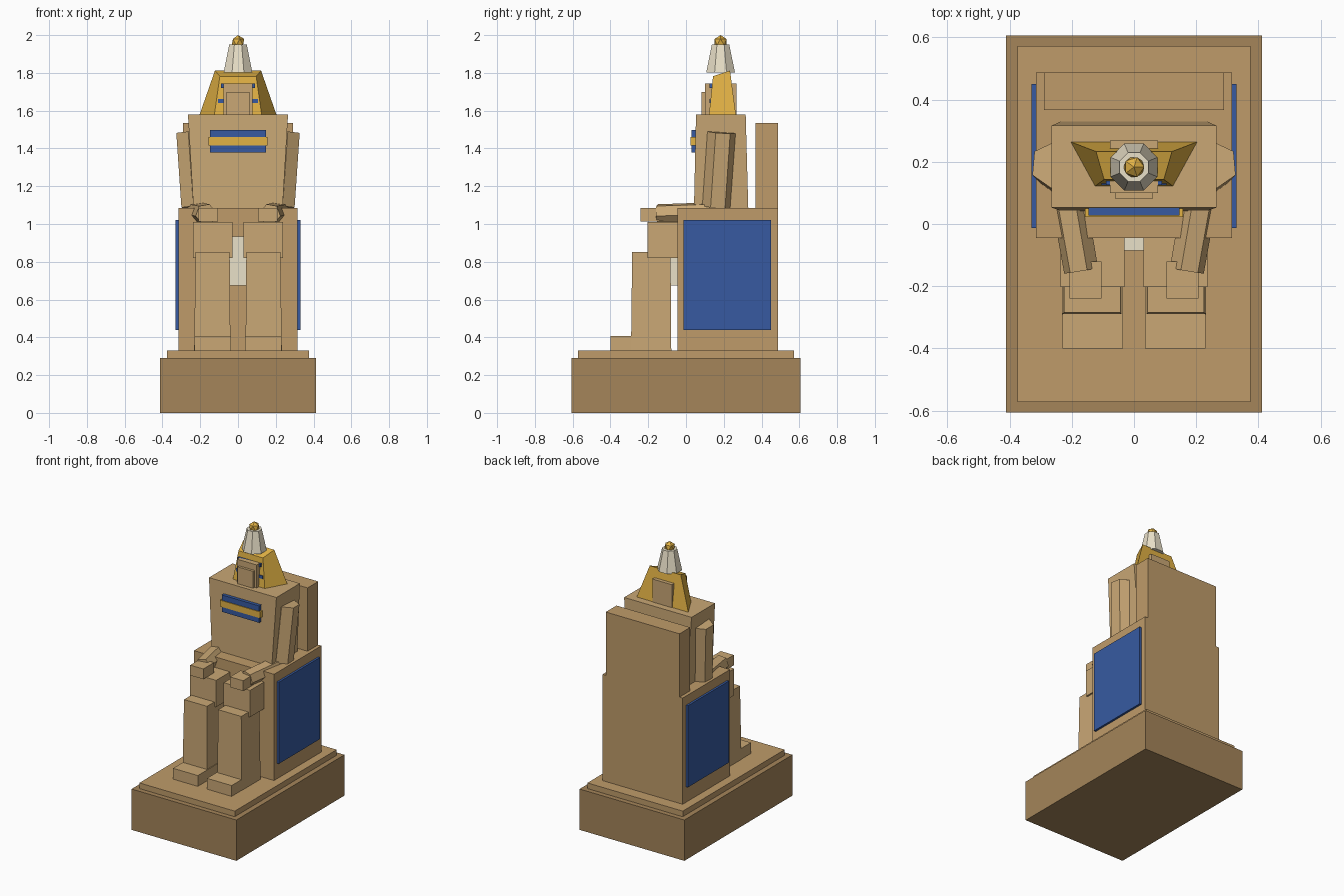
import bpy, bmesh, math
from mathutils import Vector

if "Cube" in bpy.data.objects:
    bpy.data.objects.remove(bpy.data.objects["Cube"])


def mat(name, r, g, b):
    m = bpy.data.materials.new(name)
    m.diffuse_color = (r, g, b, 1)
    m.use_nodes = True
    m.node_tree.nodes["Principled BSDF"].inputs["Base Color"].default_value = m.diffuse_color
    return m


DARK = mat("dark_stone", 0.373, 0.233, 0.101)
MID = mat("throne_stone", 0.52, 0.33, 0.144)
SKIN = mat("figure_stone", 0.587, 0.39, 0.179)
BLUE = mat("blue", 0.038, 0.102, 0.356)
GOLD = mat("gold", 0.764, 0.447, 0.059)
WHITE = mat("pale_linen", 0.82, 0.75, 0.58)


def finish(name, bm, m):
    bmesh.ops.recalc_face_normals(bm, faces=bm.faces)
    me = bpy.data.meshes.new(name)
    bm.to_mesh(me)
    bm.free()
    ob = bpy.data.objects.new(name, me)
    me.materials.append(m)
    bpy.context.collection.objects.link(ob)
    return ob


def loft(name, bottom, top, m):
    """Join two matching loops of points and cap both ends."""
    bm = bmesh.new()
    a = [bm.verts.new(p) for p in bottom]
    b = [bm.verts.new(p) for p in top]
    n = len(a)
    for i in range(n):
        j = (i + 1) % n
        bm.faces.new((a[i], a[j], b[j], b[i]))
    bm.faces.new(a)
    bm.faces.new(b)
    return finish(name, bm, m)


def rect(x0, x1, y0, y1, z):
    return [(x0, y0, z), (x1, y0, z), (x1, y1, z), (x0, y1, z)]


def box(name, x0, x1, y0, y1, z0, z1, m):
    return loft(name, rect(x0, x1, y0, y1, z0), rect(x0, x1, y0, y1, z1), m)


def limb(name, p, q, r0, r1, side, turn, m):
    """Six-sided beam from p to q; side fixes the direction of its flat."""
    p, q = Vector(p), Vector(q)
    d = (q - p).normalized()
    s = Vector(side)
    u = (s - d * s.dot(d)).normalized()
    v = d.cross(u)

    def ring(c, r):
        angles = [math.radians(30 + 60 * i + turn) for i in range(6)]
        return [c + u * r * math.cos(t) + v * r * math.sin(t) for t in angles]
    return loft(name, ring(p, r0), ring(q, r1), m)


def octagon(r, y, z):
    angles = [math.pi / 8 + i * math.pi / 4 for i in range(8)]
    return [(r * math.cos(t), y + r * math.sin(t), z) for t in angles]


# Plinth and throne
box("plinth", -0.412, 0.412, -0.607, 0.607, 0, 0.29, DARK)
box("plinth_step", -0.375, 0.375, -0.572, 0.572, 0.29, 0.33, MID)
box("throne_seat", -0.315, 0.315, -0.045, 0.487, 0.33, 1.085, MID)
box("throne_back", -0.29, 0.29, 0.367, 0.487, 1.085, 1.535, MID)

# Torso, wider at the shoulders
loft("torso", rect(-0.235, 0.235, 0.042, 0.33, 1.07),
     rect(-0.265, 0.265, 0.053, 0.316, 1.58), SKIN)
box("collar", -0.147, 0.147, 0.028, 0.07, 1.378, 1.498, BLUE)
box("collar_band", -0.157, 0.157, 0.023, 0.07, 1.415, 1.46, GOLD)
box("kilt_panel", -0.045, 0.045, -0.085, -0.03, 0.675, 0.935, WHITE)


# Limbs and throne panels, built for both sides
def pair(name, s, x0, x1, *rest):
    lo, hi = sorted((s * x0, s * x1))
    return box(name, lo, hi, *rest)


for label, s in (("left", -1), ("right", 1)):
    pair(label + "_throne_panel", s, 0.30, 0.33, -0.013, 0.45, 0.44, 1.02, BLUE)
    pair(label + "_thigh", s, 0.03, 0.237, -0.203, 0.05, 0.82, 1.01, SKIN)
    xa, xb = sorted((s * 0.040, s * 0.232))
    xc, xd = sorted((s * 0.044, s * 0.225))
    loft(label + "_shin", rect(xa, xb, -0.291, -0.078, 0.33),
         rect(xc, xd, -0.285, -0.082, 0.853), SKIN)
    pair(label + "_foot", s, 0.036, 0.23, -0.40, -0.12, 0.33, 0.407, SKIN)
    limb(label + "_upper_arm", (s * 0.23, 0.163, 1.09), (s * 0.257, 0.190, 1.485),
         0.077, 0.077, (s, 0, 0), s * 5, SKIN)
    limb(label + "_forearm", (s * 0.225, 0.165, 1.061), (s * 0.170, -0.150, 1.052),
         0.058, 0.056, (0, 0, 1), -10 * s, SKIN)
    pair(label + "_hand", s, 0.105, 0.208, -0.24, -0.12, 1.012, 1.085, SKIN)

# Head and striped headcloth
box("head", -0.077, 0.077, 0.10, 0.268, 1.56, 1.743, SKIN)
box("face", -0.061, 0.061, 0.082, 0.12, 1.58, 1.70, SKIN)
loft("headcloth",
     [(-0.125, 0.122, 1.58), (0.125, 0.122, 1.58), (0.203, 0.264, 1.58), (-0.203, 0.264, 1.58)],
     [(-0.096, 0.143, 1.782), (0.096, 0.143, 1.782), (0.122, 0.233, 1.812), (-0.122, 0.233, 1.812)],
     GOLD)
for i, (z, w) in enumerate(((1.652, 0.105), (1.732, 0.09))):
    box(f"headcloth_stripe_{i + 1}", -w, w, 0.125, 0.15, z - 0.011, z + 0.011, BLUE)

# Crown and knob
loft("crown", octagon(0.082, 0.183, 1.803), octagon(0.05, 0.183, 1.95), WHITE)
bm = bmesh.new()
bmesh.ops.create_icosphere(bm, subdivisions=1, radius=0.037)
bmesh.ops.translate(bm, verts=bm.verts, vec=(0, 0.183, 1.963))
finish("crown_knob", bm, GOLD)
